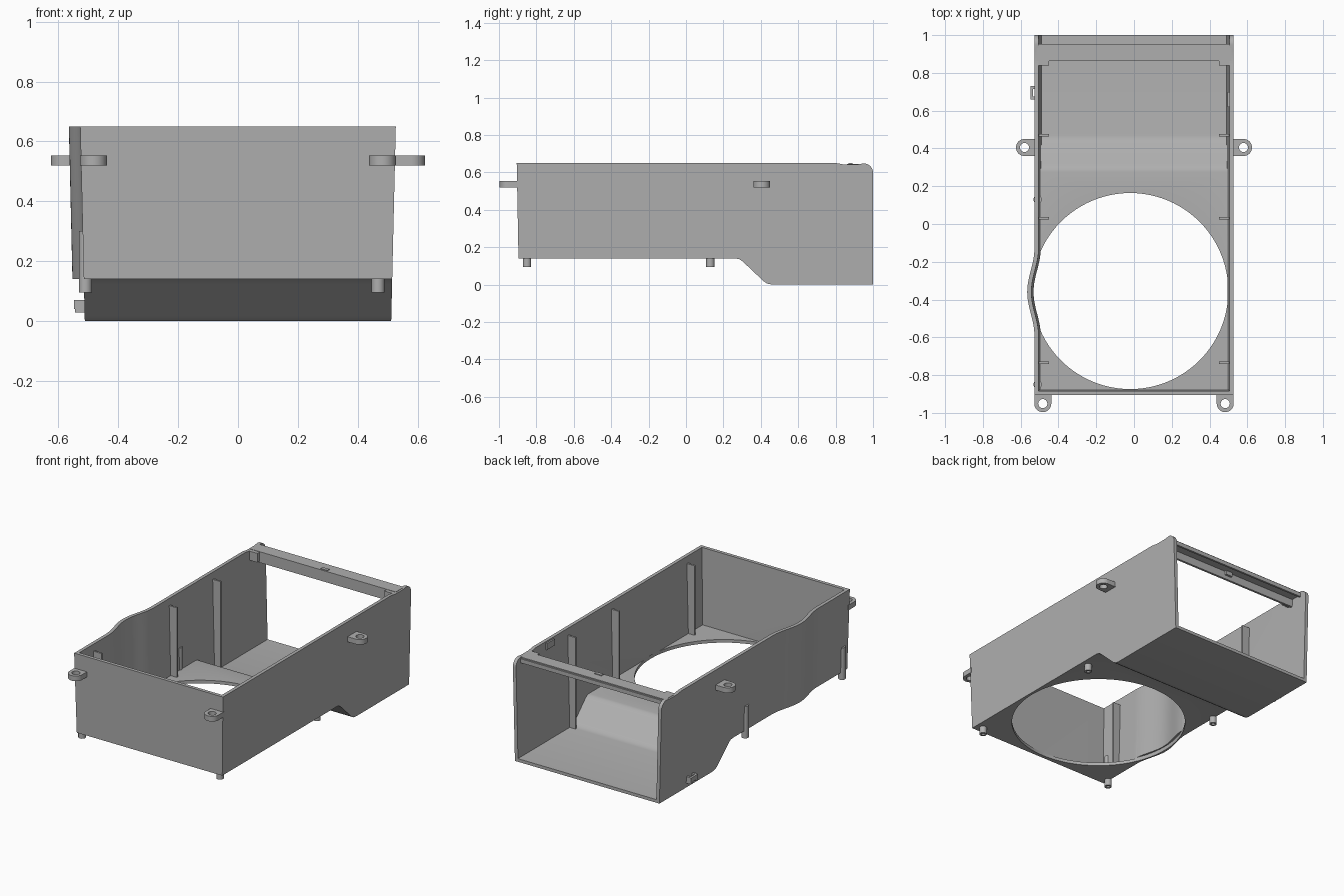
import bpy, bmesh, math

if "Cube" in bpy.data.objects:
    bpy.data.objects.remove(bpy.data.objects["Cube"])

grey = bpy.data.materials.new("warm_grey")
grey.diffuse_color = (0.43, 0.43, 0.43, 1)
grey.use_nodes = True
grey.node_tree.nodes["Principled BSDF"].inputs["Base Color"].default_value = grey.diffuse_color


def make(name, verts, faces, smooth=False):
    me = bpy.data.meshes.new(name)
    me.from_pydata(verts, [], faces)
    bm = bmesh.new()
    bm.from_mesh(me)
    bmesh.ops.recalc_face_normals(bm, faces=bm.faces)
    bm.to_mesh(me)
    bm.free()
    me.materials.append(grey)
    ob = bpy.data.objects.new(name, me)
    bpy.context.collection.objects.link(ob)
    if smooth:
        shade(ob)
    return ob


def select(ob):
    bpy.ops.object.select_all(action='DESELECT')
    ob.select_set(True)
    bpy.context.view_layer.objects.active = ob


def shade(ob):
    select(ob)
    bpy.ops.object.shade_smooth_by_angle(angle=math.radians(30))


def loft(name, low, high, smooth=False):
    """Closed solid between two matching 3D loops."""
    n = len(low)
    faces = [(i, (i + 1) % n, n + (i + 1) % n, n + i) for i in range(n)]
    faces += [tuple(range(n))[::-1], tuple(range(n, 2 * n))]
    return make(name, low + high, faces, smooth)


def ring(name, outer, inner, z0, z1):
    """Flat plate with a hole, from matching 2D loops."""
    n = len(outer)
    verts = [(x, y, z) for z in (z0, z1) for loop in (outer, inner) for x, y in loop]
    faces = []
    for i in range(n):
        j = (i + 1) % n
        faces += [(i, j, n + j, n + i), (2*n + i, 2*n + j, 3*n + j, 3*n + i),
                  (i, j, 2*n + j, 2*n + i), (n + i, n + j, 3*n + j, 3*n + i)]
    return make(name, verts, faces, True)


def box(name, x0, x1, y0, y1, z0, z1):
    c = [(x0, y0), (x1, y0), (x1, y1), (x0, y1)]
    return loft(name, [(x, y, z0) for x, y in c], [(x, y, z1) for x, y in c])


def boolean(ob, cutter, op):
    m = ob.modifiers.new("cut", 'BOOLEAN')
    m.object, m.operation, m.solver = cutter, op, 'EXACT'
    select(ob)
    bpy.ops.object.modifier_apply(modifier=m.name)
    bpy.data.objects.remove(cutter)


def half_width(z):
    return 0.512 + 0.0235 * z


def outline(z, t, back):
    """Drafted plan outline, inset by t, with the bulge on the left side."""
    w, front = half_width(z) - t, -0.893 - 0.0185 * z + t
    pts = [(-w, front, z), (w, front, z), (w, back, z), (-w, back, z)]
    for i in range(33):
        u = 1 - i / 16
        pts.append((-w - 0.038 * math.cos(u * math.pi / 2) ** 2, -0.36 + 0.23 * u, z))
    return pts


def side_solid(profile):
    return loft("side_profile", [(-1, y, z) for y, z in profile], [(1, y, z) for y, z in profile])


# Duct shell: drafted tray, stepped floor, open top and back
corner = [(0.95 + 0.05 * math.cos(a), 0.598 + 0.05 * math.sin(a))
          for a in [i * math.pi / 16 for i in range(9)]]
outer_profile = [(-1.3, 0.14), (0.265, 0.14), (0.285, 0.136), (0.305, 0.122), (0.415, 0.018),
                 (0.435, 0.005), (0.46, 0), (1, 0)] + corner + \
                [(0.92, 0.643), (0.84, 0.643), (0.80, 0.65), (-1.3, 0.65)]
inner_profile = [(-1.3, 0.16), (0.275, 0.16), (0.295, 0.156), (0.315, 0.142), (0.425, 0.038),
                 (0.445, 0.025), (0.47, 0.02), (1.4, 0.02), (1.4, 0.9), (-1.3, 0.9)]
shell = loft("duct_shell", outline(-0.1, 0, 1.2), outline(0.8, 0, 1.2))
boolean(shell, side_solid(outer_profile), 'INTERSECT')
cavity = loft("cavity", outline(-0.2, 0.022, 1.3), outline(0.9, 0.022, 1.3))
boolean(cavity, side_solid(inner_profile), 'INTERSECT')
boolean(shell, cavity, 'DIFFERENCE')

# Round fan opening in the floor
circle = [(-0.02 + 0.519 * math.cos(i * math.tau / 96), -0.355 + 0.519 * math.sin(i * math.tau / 96))
          for i in range(96)]
boolean(shell, loft("opening", [(x, y, 0.1) for x, y in circle], [(x, y, 0.165) for x, y in circle]),
        'DIFFERENCE')
shade(shell)


# Mounting lugs with screw holes
def lug(name, cx, cy, direction, length):
    R, r, n = 0.045, 0.024, 40
    outer, inner = [], []
    for i in range(n):
        a = i * math.tau / n
        c, s = math.cos(a), math.sin(a)
        k = R if c >= -1e-6 else min(R / max(abs(s), 1e-6), length / abs(c))
        for loop, d in ((outer, k), (inner, r)):
            u, v = c * d, s * d
            dx, dy = direction
            loop.append((cx + u * dx - v * dy, cy + u * dy + v * dx))
    ring(name, outer, inner, 0.52, 0.553)


for side, label in ((-1, "left"), (1, "right")):
    lug("side_lug_" + label, side * 0.58, 0.405, (side, 0), 0.065)
    lug("front_lug_" + label, side * 0.483, -0.951, (0, -1), 0.06)

    # Inner stiffening ribs
    for i, (y, foot) in enumerate(((-0.735, 0.15), (0.03, 0.15), (0.47, 0.015))):
        x0, x1 = sorted((side * 0.45, side * 0.505))
        box(f"rib_{label}_{i}", x0, x1, y - 0.006, y + 0.006, foot, 0.605)

    # Brackets under the ends of the cross bar
    x0, x1 = sorted((side * 0.45, side * 0.515))
    box("bar_bracket_" + label, x0, x1, 0.838, 0.865, 0.585, 0.643)


# Hollow locating pins below the floor
def tube(name, x, y, z0, z1):
    loops = [[(x + r * math.cos(i * math.tau / 24), y + r * math.sin(i * math.tau / 24))
              for i in range(24)] for r in (0.022, 0.011)]
    ring(name, *loops, z0, z1)


for y, label in ((-0.85, "front"), (0.13, "rear")):
    tube("pin_right_" + label, 0.468, y, 0.095, 0.15)
    tube("pin_left_" + label, -0.51, y, 0.095, 0.3)

# Cross bar at the rear: top plate, front lip, rear strip and centre catch
box("bar_plate", -0.515, 0.515, 0.862, 0.945, 0.625, 0.645)
box("bar_lip", -0.51, 0.51, 0.862, 0.876, 0.575, 0.64)
box("bar_rear_strip", -0.51, 0.51, 0.94, 0.953, 0.612, 0.638)
box("bar_catch", -0.024, 0.024, 0.868, 0.89, 0.60, 0.65)

# Cable clip on the left wall
box("clip_foot_front", -0.545, -0.505, 0.66, 0.675, 0.028, 0.07)
box("clip_foot_rear", -0.545, -0.505, 0.715, 0.73, 0.028, 0.07)
box("clip_bridge", -0.548, -0.534, 0.66, 0.73, 0.04, 0.07)

# Small stop on the right wall
box("wall_stop", 0.495, 0.52, 0.62, 0.70, 0.60, 0.64)
